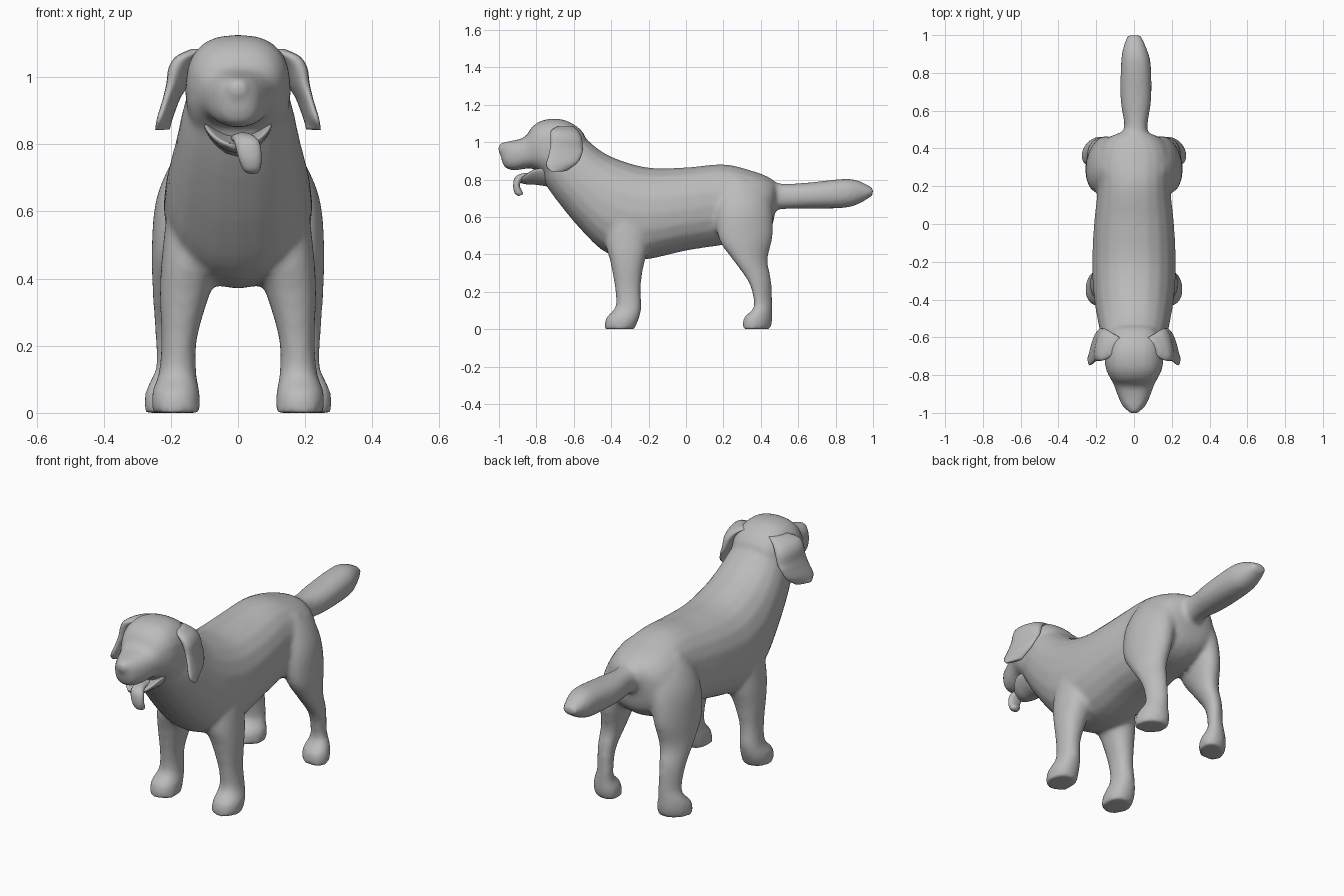
import bpy, bmesh
from math import cos, sin, pi, copysign
from mathutils import Vector

cube = bpy.data.objects.get("Cube")
if cube:
    bpy.data.objects.remove(cube, do_unlink=True)

SIDES = 20
STEPS = 4


def make_material(name, colour):
    material = bpy.data.materials.new(name)
    material.use_nodes = True
    material.diffuse_color = colour
    shader = next(n for n in material.node_tree.nodes if n.type == 'BSDF_PRINCIPLED')
    shader.inputs["Base Color"].default_value = colour
    return material


def spline(a, b, c, d, t):
    """Catmull-Rom blend between the values b and c."""
    return b + t * ((c - a) + t * ((2 * a - 5 * b + 4 * c - d) + t * (3 * b - a - 3 * c + d))) / 2


def refine(rings):
    """Add smooth in-between sections."""
    last = len(rings) - 1
    result = []
    for i in range(last):
        group = [rings[max(0, min(last, i + k))] for k in (-1, 0, 1, 2)]
        for s in range(STEPS):
            result.append([spline(*values, s / STEPS) for values in zip(*group)])
    return result + [list(rings[-1])]


def soften(value, power):
    return copysign(abs(value) ** power, value)


def loft(bm, rings, side=1, power=0.9, lift=0, splay=0):
    """Skin oval sections: first edge (y, z), second edge (y, z), centre x, half width.
    Lift raises the sides; splay turns the first edge outward."""
    loops = []
    for ya, za, yb, zb, x, width in refine(rings):
        first, second = Vector((0, ya, za)), Vector((0, yb, zb))
        middle, reach = (first + second) / 2, (first - second) / 2
        loop = []
        for k in range(SIDES):
            angle = 2 * pi * k / SIDES
            across = width * soften(sin(angle), power)
            along = soften(cos(angle), power)
            point = middle + reach * along
            point.x = side * (x + across + splay * along)
            point.z += lift * across ** 2
            loop.append(bm.verts.new(point))
        loops.append(loop)
    for low, high in zip(loops, loops[1:]):
        for k in range(SIDES):
            n = (k + 1) % SIDES
            bm.faces.new((low[k], low[n], high[n], high[k]))
    bm.faces.new(loops[0])
    bm.faces.new(loops[-1])


def finish(bm, name, material):
    bmesh.ops.recalc_face_normals(bm, faces=bm.faces)
    mesh = bpy.data.meshes.new(name)
    bm.to_mesh(mesh)
    bm.free()
    mesh.materials.append(material)
    mesh.shade_smooth()
    part = bpy.data.objects.new(name, mesh)
    bpy.context.collection.objects.link(part)
    return part


def central(rings):
    """Sections on the middle plane, given without a centre x."""
    return [(*ring[:4], 0, ring[4]) for ring in rings]


coat = make_material("grey coat", (0.5, 0.5, 0.5, 1))

# Trunk and neck, rump to throat
trunk = central([
    (.49, .775, .475, .62, .075), (.445, .812, .45, .53, .15),
    (.35, .848, .36, .47, .2), (.2, .882, .2, .45, .192),
    (0, .865, 0, .42, .212), (-.2, .864, -.24, .37, .222),
    (-.36, .907, -.42, .405, .212), (-.46, .957, -.56, .53, .192),
    (-.54, 1.025, -.7, .7, .168), (-.6, 1.08, -.79, .83, .14)])

# Skull and muzzle, nape to nose
head = central([
    (-.54, 1.04, -.58, .88, .11), (-.59, 1.09, -.64, .8, .15),
    (-.67, 1.124, -.72, .8, .157), (-.76, 1.12, -.77, .83, .15),
    (-.82, 1.085, -.8, .85, .13), (-.86, 1.03, -.84, .86, .108),
    (-.92, 1.01, -.91, .85, .084), (-.97, 1, -.965, .86, .058),
    (-.995, .97, -.985, .9, .03)])
nose = central([
    (-.95, .99, -.95, .94, .035), (-.985, .998, -.985, .935, .034),
    (-1.005, .985, -1.005, .945, .022)])

# Tail, root to tip
tail = [
    (.43, .79, .43, .63, .01, .07), (.53, .778, .52, .642, .01, .062),
    (.66, .785, .66, .643, .01, .082), (.84, .804, .84, .648, .01, .08),
    (.92, .795, .92, .668, .005, .066), (1, .755, 1, .715, 0, .037)]

# Legs, from the trunk down to the paw
front_leg = [
    (-.4, .76, -.25, .76, .09, .07), (-.42, .6, -.21, .62, .12, .088),
    (-.43, .46, -.2, .45, .138, .09), (-.405, .36, -.228, .33, .16, .073),
    (-.38, .22, -.242, .22, .175, .053), (-.377, .12, -.238, .12, .18, .056),
    (-.428, .06, -.25, .06, .185, .071), (-.435, 0, -.275, 0, .183, .072)]
hind_leg = [
    (.23, .82, .38, .8, .08, .07), (.18, .73, .44, .74, .115, .088),
    (.16, .62, .462, .64, .152, .092), (.175, .48, .465, .5, .175, .08),
    (.25, .37, .437, .37, .188, .064), (.335, .25, .455, .27, .195, .05),
    (.363, .14, .462, .15, .193, .046), (.35, .1, .462, .1, .2, .057),
    (.308, .06, .462, .05, .2, .075), (.3, 0, .452, 0, .2, .075)]

bm = bmesh.new()
for rings in (trunk, nose, tail):
    loft(bm, rings)
loft(bm, head, power=0.8)
for side in (-1, 1):
    loft(bm, front_leg, side)
    loft(bm, hind_leg, side, power=1, splay=0.02)
body = finish(bm, "body", coat)

# Fuse the limbs into one soft skin
remesh = body.modifiers.new("fuse", 'REMESH')
remesh.mode = 'VOXEL'
remesh.voxel_size = 0.012
remesh.use_smooth_shade = True
smooth = body.modifiers.new("soften", 'SMOOTH')
smooth.factor = 0.5
smooth.iterations = 10

# Hanging ears, rooted in the skull
ear = [
    (-.69, 1.083, -.6, 1.083, .1, .035), (-.72, 1.063, -.575, 1.058, .143, .036),
    (-.725, 1.03, -.557, 1.02, .168, .033), (-.725, .98, -.552, .97, .182, .025),
    (-.735, .93, -.555, .94, .198, .019), (-.748, .875, -.58, .89, .216, .017),
    (-.72, .842, -.64, .845, .225, .011)]
for side, name in ((1, "left_ear"), (-1, "right_ear")):
    bm = bmesh.new()
    loft(bm, ear, side, splay=0.018)
    finish(bm, name, coat)

# Open lower jaw, with the lips turned up at the corners
jaw = central([
    (-.74, .83, -.72, .76, .1), (-.81, .815, -.8, .772, .1),
    (-.86, .805, -.85, .774, .077), (-.9, .8, -.895, .785, .03)])
bm = bmesh.new()
loft(bm, jaw, lift=6)
finish(bm, "lower_jaw", coat)

# Tongue lolling over the lip
tongue = [
    (-.78, .825, -.78, .8, .005, .03), (-.86, .835, -.86, .8, .015, .032),
    (-.912, .815, -.88, .79, .028, .037), (-.924, .765, -.888, .765, .035, .035),
    (-.915, .725, -.875, .735, .04, .028), (-.895, .712, -.87, .722, .042, .018)]
bm = bmesh.new()
loft(bm, tongue)
finish(bm, "tongue", coat)
